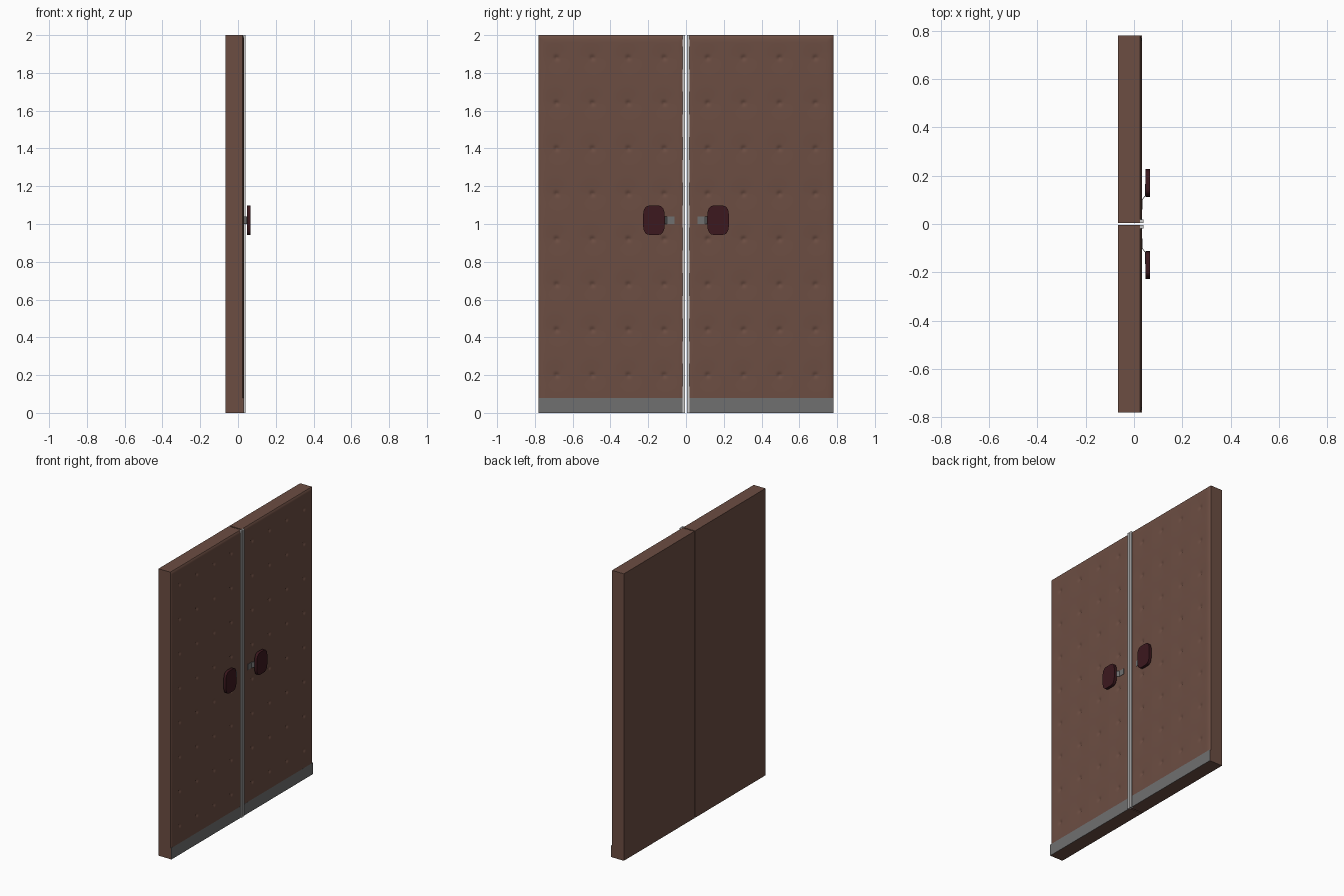
import bpy, bmesh, math

if "Cube" in bpy.data.objects:
    bpy.data.objects.remove(bpy.data.objects["Cube"])

GAP, OUT, H = 0.004, 0.78, 2.0       # leaf inner edge, outer edge, height
BACK, FACE = -0.067, 0.033           # slab faces along x
KICK = 0.08                          # kick plate height


def material(name, rgb):
    m = bpy.data.materials.new(name)
    m.diffuse_color = (*rgb, 1)
    m.use_nodes = True
    m.node_tree.nodes["Principled BSDF"].inputs["Base Color"].default_value = m.diffuse_color
    return m


LEATHER = material("brown_leather", (0.15, 0.075, 0.055))
WOOD = material("dark_red_wood", (0.045, 0.009, 0.013))
STEEL = material("steel", (0.16, 0.16, 0.16))


def finish(name, bm, mat=None, angle=None):
    bmesh.ops.recalc_face_normals(bm, faces=bm.faces)
    me = bpy.data.meshes.new(name)
    bm.to_mesh(me)
    bm.free()
    ob = bpy.data.objects.new(name, me)
    bpy.context.collection.objects.link(ob)
    if mat:
        me.materials.append(mat)
    if angle:
        bpy.context.view_layer.objects.active = ob
        ob.select_set(True)
        bpy.ops.object.shade_smooth_by_angle(angle=math.radians(angle))
        ob.select_set(False)
    return ob


def box(name, x, y, z, mat=None):
    bm = bmesh.new()
    bmesh.ops.create_cube(bm, size=1)
    for v in bm.verts:
        v.co = [(a + b) / 2 + c * (b - a) for (a, b), c in zip((x, sorted(y), z), v.co)]
    return finish(name, bm, mat)


def prism(bm, points, offset):
    face = bm.faces.new([bm.verts.new(p) for p in points])
    ext = bmesh.ops.extrude_face_region(bm, geom=[face], use_keep_orig=True)
    moved = [g for g in ext["geom"] if isinstance(g, bmesh.types.BMVert)]
    bmesh.ops.translate(bm, verts=moved, vec=offset)


# Padded surface: rolled edges, plus a soft hollow and a tight button pit
BUTTON_Y = [0.115 + 0.19 * i for i in range(4)]
BUTTON_Z = [0.2 + 0.24 * i for i in range(8)]


def surface(y, z):
    edge = min(y - GAP, OUT - y, H - z)
    t = max(0.0, 1 - edge / 0.04)
    d = min(math.hypot(y - by, z - bz) for by in BUTTON_Y for bz in BUTTON_Z)
    dimple = 0.003 * math.exp(-(d / 0.06) ** 2) + 0.009 * math.exp(-(d / 0.011) ** 2)
    return FACE - 0.009 * (1 - math.sqrt(1 - t * t)) - dimple


def build_leaf(side, s):
    # Padded slab: displaced front grid with the rim carried to the flat back
    bm = bmesh.new()
    ny, nz = 104, 256
    rows = [[bm.verts.new((0, GAP + (OUT - GAP) * i / ny, KICK + (H - KICK) * j / nz))
             for i in range(ny + 1)] for j in range(nz + 1)]
    for j in range(nz):
        for i in range(ny):
            bm.faces.new((rows[j][i], rows[j][i + 1], rows[j + 1][i + 1], rows[j + 1][i]))
    for v in bm.verts:
        v.co.x = surface(v.co.y, v.co.z)
    rim = [e for e in bm.edges if e.is_boundary]
    ext = bmesh.ops.extrude_edge_only(bm, edges=rim)["geom"]
    for g in ext:
        if isinstance(g, bmesh.types.BMVert):
            g.co.x = BACK
    bmesh.ops.holes_fill(bm, edges=[e for e in bm.edges if e.is_boundary], sides=0)
    for v in bm.verts:
        v.co.y *= s
    finish(side + "_padded_leaf", bm, LEATHER, 40)

    # Plain foot of the slab and the metal kick plate on it
    box(side + "_leaf_foot", (BACK, FACE - 0.003), (s * GAP, s * OUT), (0, KICK), LEATHER)
    box(side + "_kick_plate", (FACE - 0.003, FACE), (s * GAP, s * OUT), (0, KICK), STEEL)

    # Meeting-edge trim
    box(side + "_edge_trim", (FACE - 0.012, FACE + 0.006), (s * GAP, s * 0.018), (0, H))

    # Cranked handle bracket: flat foot, slope, raised tab
    path = [(0.032, 0.06), (0.032, 0.1), (0.046, 0.118), (0.046, 0.165)]
    outline = path + [(x + 0.003, y) for x, y in reversed(path)]
    bm = bmesh.new()
    prism(bm, [(x, s * y, 1.0) for x, y in outline], (0, 0, 0.04))
    finish(side + "_handle_bracket", bm, STEEL)

    # Barrel-shaped push pad
    bm = bmesh.new()
    n, pts = 40, []
    for k in range(n):
        a = math.tau * (k + 0.5) / n
        c, d = math.cos(a), math.sin(a)
        pts.append((0.048, s * (0.17 + 0.058 * math.copysign(abs(c) ** 0.45, c)),
                    1.02 + 0.078 * math.copysign(abs(d) ** 0.7, d)))
    prism(bm, pts, (0.019, 0, 0))
    finish(side + "_push_pad", bm, WOOD, 30)


for side, s in (("left", -1), ("right", 1)):
    build_leaf(side, s)
